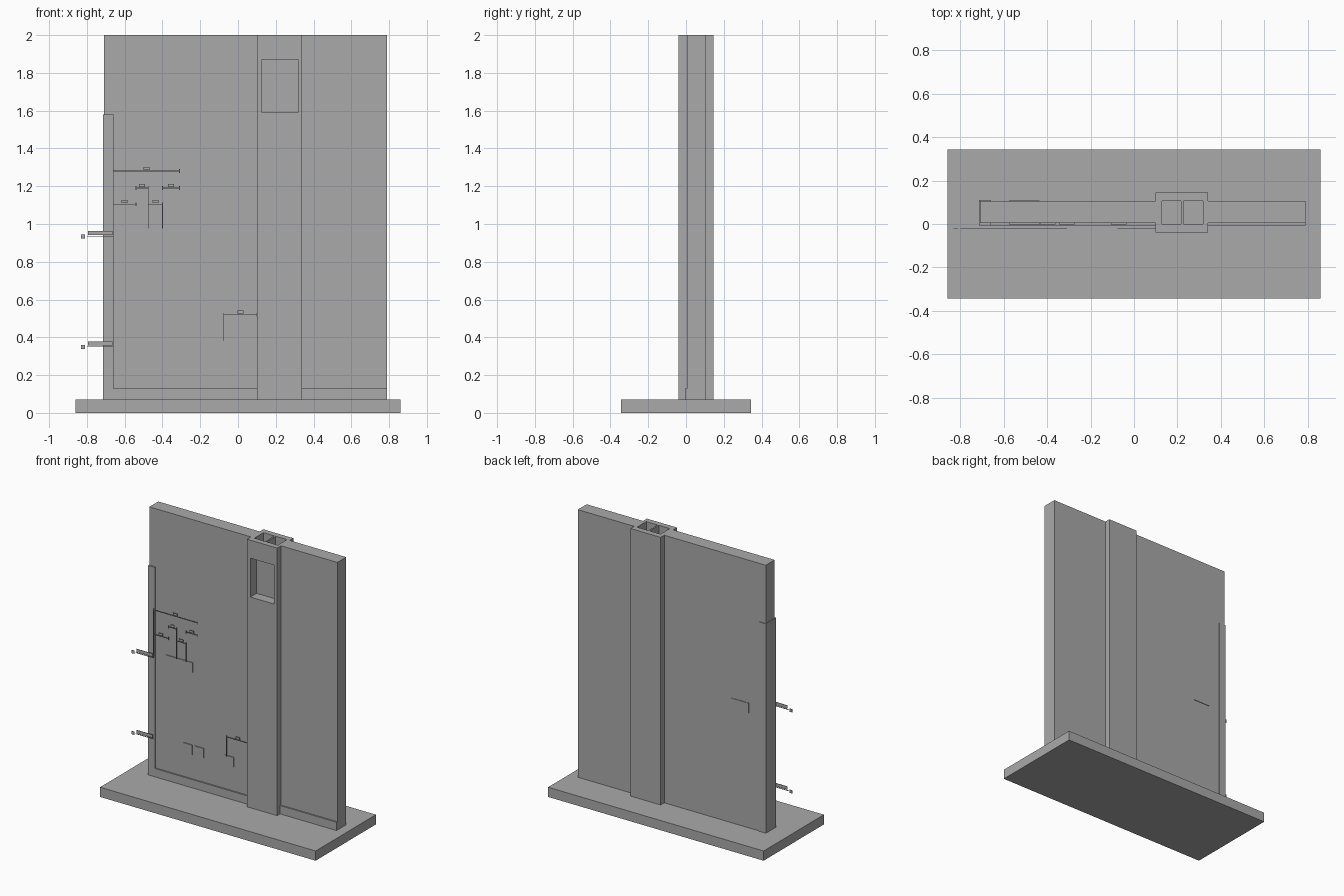
import bpy

if "Cube" in bpy.data.objects:
    bpy.data.objects.remove(bpy.data.objects["Cube"])

# One plain material
grey = bpy.data.materials.new("plain grey")
grey.diffuse_color = (0.4, 0.4, 0.4, 1)
grey.use_nodes = True
grey.node_tree.nodes["Principled BSDF"].inputs["Base Color"].default_value = grey.diffuse_color


def box(name, x, y, z, cutter=False):
    """Box from (min, max) pairs."""
    bpy.ops.mesh.primitive_cube_add(size=1, location=[(a + b) / 2 for a, b in (x, y, z)])
    ob = bpy.context.object
    ob.name = name
    ob.scale = [b - a for a, b in (x, y, z)]
    bpy.ops.object.transform_apply(location=False, rotation=False, scale=True)
    if cutter:
        ob.hide_render = True
        ob.hide_set(True)
        ob.display_type = 'WIRE'
    else:
        ob.data.materials.append(grey)
    return ob


def cut(ob, cutter):
    mod = ob.modifiers.new(cutter.name, 'BOOLEAN')
    mod.object = cutter
    mod.solver = 'EXACT'


# Floor slab and wall on both sides of the chimney
box("floor_slab", (-0.86, 0.86), (-0.343, 0.343), (0, 0.07))
box("wall_left", (-0.71, 0.10), (0.004, 0.105), (0.07, 2))
box("wall_right", (0.34, 0.79), (0.004, 0.105), (0.07, 2))

# Chimney with two flues and a front recess
chimney = box("chimney", (0.10, 0.34), (-0.04, 0.146), (0.07, 2))
for i, x in enumerate([(0.13, 0.217), (0.227, 0.317)]):
    cut(chimney, box(f"flue_cutter_{i}", x, (0.0, 0.105), (1.88, 2.1), True))
cut(chimney, box("recess_cutter", (0.127, 0.317), (-0.1, 0.03), (1.59, 1.87), True))

# Skirting boards and door jamb
box("skirting_left", (-0.66, 0.10), (-0.006, 0.004), (0.07, 0.13))
box("skirting_right", (0.34, 0.79), (-0.006, 0.004), (0.07, 0.13))
box("door_jamb", (-0.714, -0.66), (-0.006, 0.11), (0.07, 1.58))

# Socket and switch plates, front and back
for i, (x, z) in enumerate([(-0.54, 0.935), (-0.47, 0.935), (-0.397, 0.935),
                            (-0.40, 0.34), (-0.31, 0.34), (-0.07, 0.34)]):
    box(f"front_socket_{i}", (x - 0.035, x + 0.035), (-0.002, 0.004), (z - 0.035, z + 0.035))
for i, x in enumerate((-0.54, -0.47)):
    box(f"back_socket_{i}", (x - 0.035, x + 0.035), (0.105, 0.109), (0.90, 0.97))

# Horizontal measuring lines with end ticks and a small blank tag
T = 0.002
Y = (-0.024, -0.020)
for i, (a, b, z) in enumerate([(-0.66, -0.31, 1.28), (-0.54, -0.475, 1.19), (-0.40, -0.31, 1.19),
                               (-0.66, -0.54, 1.105), (-0.475, -0.40, 1.105), (-0.075, 0.10, 0.52)]):
    box(f"measure_line_{i}", (a, b), Y, (z - T, z + T))
    for x in (a, b):
        box(f"measure_tick_{i}", (x - T, x + T), Y, (z - 0.01, z + 0.01))
    m = (a + b) / 2
    box(f"measure_tag_{i}", (m - 0.016, m + 0.016), Y, (z + 0.006, z + 0.022))

# Vertical guide lines
for i, (x, lo, hi) in enumerate([(-0.66, 0.94, 1.28), (-0.475, 0.975, 1.19),
                                 (-0.40, 0.975, 1.105), (-0.075, 0.38, 0.52)]):
    box(f"guide_line_{i}", (x - T, x + T), Y, (lo, hi))

# Height markers at the left edge
for i, z in enumerate((0.935, 0.35)):
    box(f"height_line_{i}", (-0.80, -0.66), Y, (z - T, z + T))
    box(f"height_tag_{i}", (-0.795, -0.665), Y, (z + 0.006, z + 0.028))
    box(f"height_end_{i}", (-0.832, -0.81), Y, (z - 0.012, z + 0.01))
